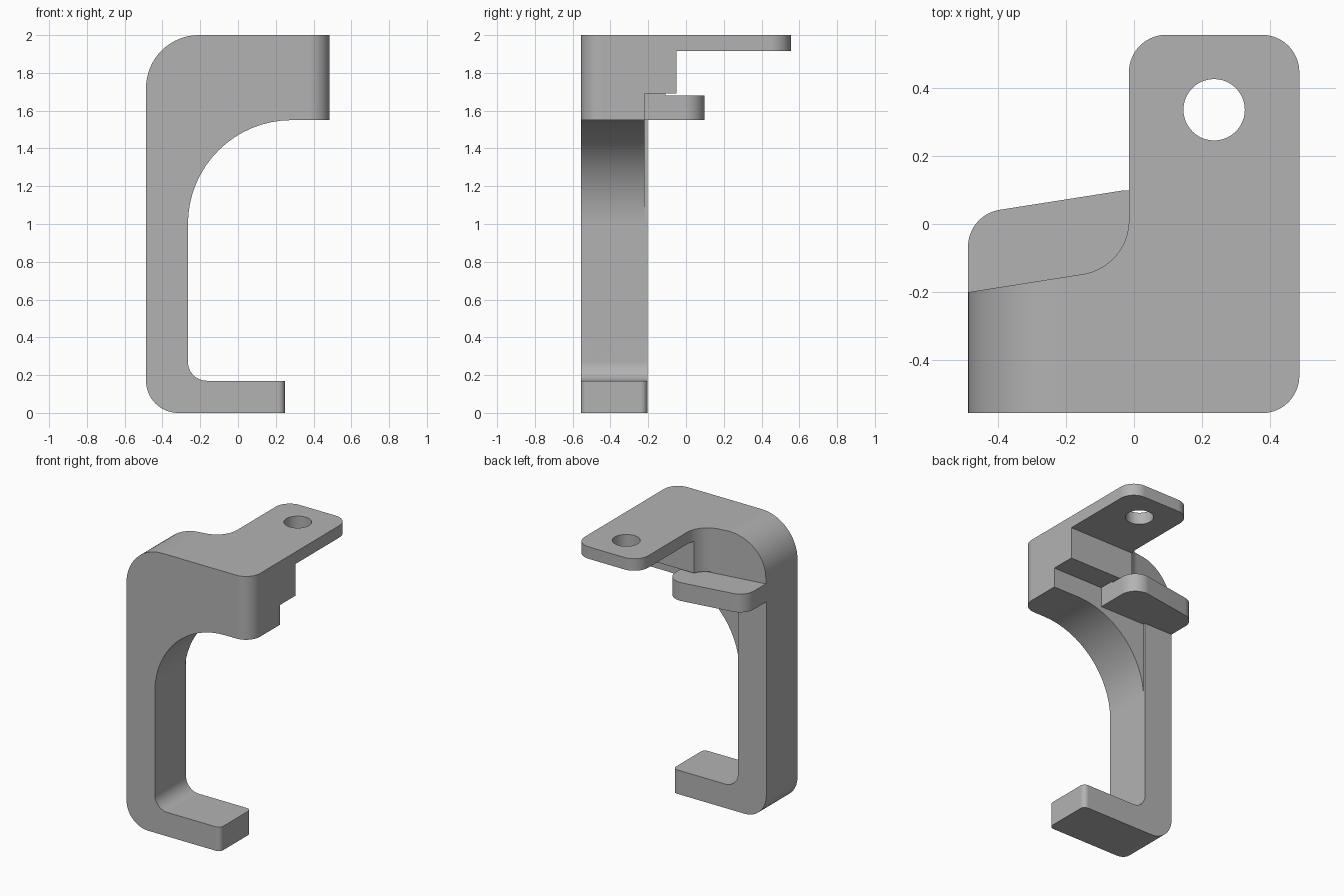
import bpy, bmesh, math
from mathutils import Vector, Matrix

cube = bpy.data.objects.get("Cube")
if cube:
    bpy.data.objects.remove(cube, do_unlink=True)

metal = bpy.data.materials.new("plain grey")
metal.use_nodes = True
GREY = (0.45, 0.45, 0.45, 1)
metal.diffuse_color = GREY
metal.node_tree.nodes["Principled BSDF"].inputs["Base Color"].default_value = GREY


def rounded(corners, steps=16):
    """Outline whose corners (x, y, radius) are filleted."""
    out = []
    for i, (x, y, r) in enumerate(corners):
        p = Vector((x, y))
        if r == 0:
            out.append(p)
            continue
        a = (Vector(corners[i - 1][:2]) - p).normalized()
        b = (Vector(corners[(i + 1) % len(corners)][:2]) - p).normalized()
        half = a.angle(b) / 2
        centre = p + (a + b).normalized() * (r / math.sin(half))
        start = p + a * (r / math.tan(half)) - centre
        end = p + b * (r / math.tan(half)) - centre
        sweep = math.atan2(start.x * end.y - start.y * end.x, start.dot(end))
        for k in range(steps + 1):
            out.append(centre + Matrix.Rotation(sweep * k / steps, 2) @ start)
    return out


def prism(name, outline, low, high, upright=False):
    """Extrude an outline along z, or along y when upright."""
    bm = bmesh.new()
    place = (lambda p, d: (p.x, d, p.y)) if upright else (lambda p, d: (p.x, p.y, d))
    face = bm.faces.new([bm.verts.new(place(p, low)) for p in outline])
    top = bmesh.ops.extrude_face_region(bm, geom=[face])["geom"]
    shift = place(Vector((0, 0)), high - low)
    bmesh.ops.translate(bm, vec=shift, verts=[v for v in top if isinstance(v, bmesh.types.BMVert)])
    bmesh.ops.recalc_face_normals(bm, faces=bm.faces)
    mesh = bpy.data.meshes.new(name)
    bm.to_mesh(mesh)
    bm.free()
    mesh.materials.append(metal)
    ob = bpy.data.objects.new(name, mesh)
    bpy.context.collection.objects.link(ob)
    return ob


def box(name, x0, x1, y0, y1, z0, z1):
    return prism(name, rounded([(x0, y0, 0), (x1, y0, 0), (x1, y1, 0), (x0, y1, 0)]), z0, z1)


def combine(ob, other, operation, keep=False):
    bpy.context.view_layer.objects.active = ob
    mod = ob.modifiers.new("cut", "BOOLEAN")
    mod.operation, mod.solver, mod.object = operation, "EXACT", other
    bpy.ops.object.modifier_apply(modifier=mod.name)
    if not keep:
        bpy.data.objects.remove(other, do_unlink=True)


L, R, F, B = -0.487, 0.485, -0.555, 0.555
COL, BACK, ARCH = -0.265, -0.205, -0.22
END = 0.09
slope = lambda x: -0.2 + 0.157 * (x - L)

# C-shaped front profile that trims every part
profile = prism("profile_cutter", rounded([
    (L, 0, 0.17), (0.6, 0, 0), (0.6, 0.17, 0), (COL, 0.17, 0.1),
    (COL, 1.55, 0.55), (0.6, 1.55, 0), (0.6, 2, 0), (L, 2, 0.28)]), -0.8, 0.8, True)

# Head with its top plate, step and mounting hole
head = prism("bracket", rounded([
    (L, F, 0), (R, F, 0.11), (R, B, 0.11), (-0.015, B, 0.11),
    (-0.015, slope(-0.015), 0.16), (L, slope(L), 0)]), 1.69, 2.1)
combine(head, box("step_cutter", -0.2, 0.7, -0.05, 0.8, 1.5, 1.915), "DIFFERENCE")
hole = [Vector((0.235 + 0.09 * math.cos(a), 0.335 + 0.09 * math.sin(a)))
        for a in (math.tau * i / 48 for i in range(48))]
combine(head, prism("hole_cutter", hole, 1.7, 2.3), "DIFFERENCE")

# Arch under the head, column and foot
arch = prism("arch", rounded([
    (-0.4, F, 0), (R, F, 0.11), (R, ARCH, 0), (-0.4, ARCH, 0)]), 0.6, 1.69)
column = box("column", -0.6, COL, F, BACK, -0.1, 1.69)
foot = prism("foot", rounded([
    (-0.4, F, 0), (0.248, F, 0.035), (0.248, BACK, 0.035), (-0.4, BACK, 0)]), -0.1, 0.5)

for part in (head, arch, column, foot):
    combine(part, profile, "INTERSECT", keep=True)
bpy.data.objects.remove(profile, do_unlink=True)

# Rear tab and the riser joining it to the head
tab = prism("tab", rounded([
    (L, -0.3, 0), (END, -0.3, 0), (END, slope(END) + 0.227, 0.11),
    (L, slope(L) + 0.227, 0.11)]), 1.55, 1.68)
riser = prism("riser", rounded([
    (L, -0.3, 0), (END, -0.3, 0), (END, slope(END), 0), (L, slope(L), 0)]), 1.6, 1.7)

for part in (arch, column, foot, tab, riser):
    combine(head, part, "UNION")

# Smooth fillets, crisp edges
bpy.ops.object.select_all(action="DESELECT")
head.select_set(True)
bpy.context.view_layer.objects.active = head
bpy.ops.object.shade_smooth_by_angle(angle=math.radians(25))
weighted = head.modifiers.new("flat_sides", "WEIGHTED_NORMAL")
weighted.keep_sharp = True
